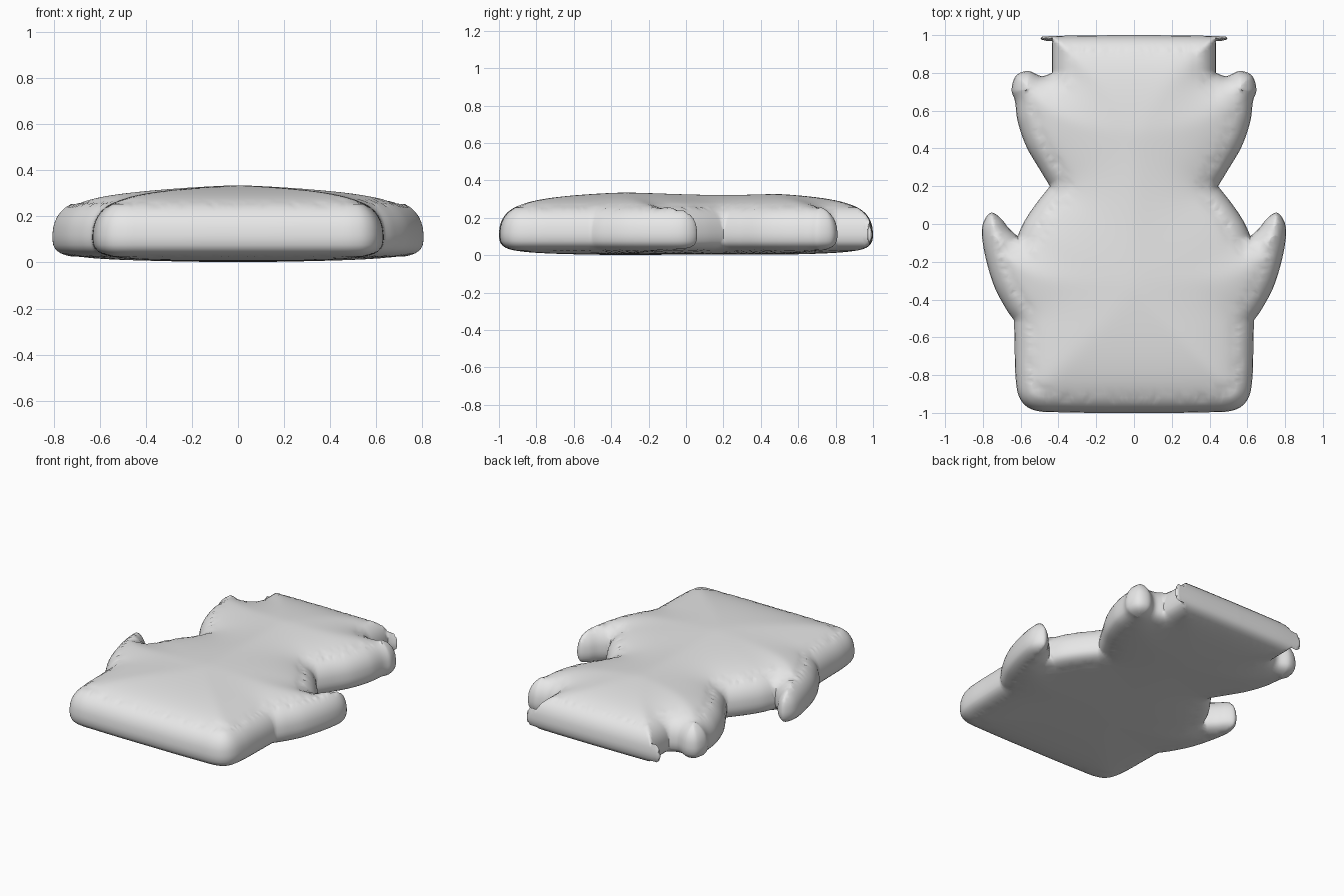
import bpy, bmesh, math
from mathutils import Vector, kdtree
from mathutils.geometry import delaunay_2d_cdt

if "Cube" in bpy.data.objects:
    bpy.data.objects.remove(bpy.data.objects["Cube"])

# Right half of the outline, split into smooth runs that meet in sharp corners
RUNS = [
    # square head
    [(0, -1), (.2, -1), (.38, -.997), (.50, -.992), (.57, -.965), (.612, -.905),
     (.628, -.80), (.632, -.65), (.635, -.51)],
    # raised arm
    [(.635, -.51), (.68, -.445), (.74, -.33), (.783, -.19), (.805, -.06), (.795, .015),
     (.755, .06), (.705, .03), (.665, -.02), (.617, -.065)],
    # flank to the waist
    [(.617, -.065), (.58, .015), (.52, .105), (.445, .20)],
    # hip and foot
    [(.445, .20), (.50, .29), (.57, .41), (.615, .54), (.63, .65), (.648, .71),
     (.625, .785), (.56, .81), (.49, .783), (.435, .80)],
    # squared end with small side lips
    [(.435, .80), (.435, .97)],
    [(.435, .97), (.465, .97), (.495, .98), (.485, .993)],
    [(.485, .993), (.3, .998), (0, 1)],
]


def spline(points, step):
    """Catmull-Rom run sampled evenly, without its last point."""
    p = [Vector(q) for q in points]
    p = [2 * p[0] - p[1]] + p + [2 * p[-1] - p[-2]]
    out = []
    for a, b, c, d in zip(p, p[1:], p[2:], p[3:]):
        n = max(1, math.ceil((c - b).length / step))
        for i in range(n):
            t = i / n
            out.append(.5 * (2 * b + (c - a) * t + (2 * a - 5 * b + 4 * c - d) * t * t
                             + (3 * b - a - 3 * c + d) * t ** 3))
    return out


# Full outline, counter-clockwise, with inward normals
half = [q for run in RUNS for q in spline(run, .014)] + [Vector((0, 1))]
outline = half + [Vector((-q.x, q.y)) for q in reversed(half[1:-1])]
count = len(outline)
normals = []
for i in range(count):
    e = (outline[i] - outline[i - 1]).normalized() + (outline[(i + 1) % count] - outline[i]).normalized()
    normals.append(Vector((-e.y, e.x)).normalized())

# Distance lookup along the outline
FINE = 6
tree = kdtree.KDTree(count * FINE)
for i in range(count):
    for k in range(FINE):
        q = outline[i].lerp(outline[(i + 1) % count], k / FINE)
        tree.insert((q.x, q.y, 0), i * FINE + k)
tree.balance()


def edge_distance(q):
    return tree.find((q.x, q.y, 0))[2]


def is_inside(q):
    """Count outline crossings to the right of the point."""
    hit = False
    for i in range(count):
        a, b = outline[i - 1], outline[i]
        if (a.y > q.y) != (b.y > q.y) and q.x < a.x + (q.y - a.y) / (b.y - a.y) * (b.x - a.x):
            hit = not hit
    return hit


# Points: outline, rings following the rim, then an even grid in the middle
points = list(outline)
for ring in (.004, .011, .022, .037, .056, .08):
    for q, n in zip(outline, normals):
        r = q + n * ring
        if edge_distance(r) > ring * .96 and is_inside(r):
            points.append(r)
STEP = .022
for i in range(-38, 39):
    for j in range(-46, 47):
        q = Vector((i * STEP, j * STEP + .0007))
        if edge_distance(q) > .095 and is_inside(q):
            points.append(q)

flat, _, faces, *_ = delaunay_2d_cdt(points, [], [list(range(count))], 1, 1e-5)
depth = []
for q in flat:
    d = edge_distance(q)
    depth.append(0 if d < .0015 else d)


def swell(d, size, k):
    s = d ** .65
    return size * s / (s + k)


# Pillow body: domed top, flatter underside, narrow side band
bm = bmesh.new()
top = [bm.verts.new((q.x, q.y, .12 + swell(d, .2725, .2))) for q, d in zip(flat, depth)]
low = [bm.verts.new((q.x, q.y, .10 - swell(d, .112, .1))) for q, d in zip(flat, depth)]
rim = set()
for f in faces:
    bm.faces.new([top[i] for i in f])
    bm.faces.new([low[i] for i in reversed(f)])
    for a, b in zip(f, list(f[1:]) + [f[0]]):
        if (b, a) in rim:
            rim.remove((b, a))
        else:
            rim.add((a, b))
for a, b in rim:
    bm.faces.new((top[a], low[a], low[b], top[b]))
soft = [v for v, d in zip(top + low, depth + depth) if d > .08 and v.link_faces]
for _ in range(5):
    bmesh.ops.smooth_vert(bm, verts=soft, factor=.5, use_axis_z=True)
bmesh.ops.delete(bm, geom=[v for v in bm.verts if not v.link_faces], context='VERTS')
bmesh.ops.recalc_face_normals(bm, faces=bm.faces[:])

mesh = bpy.data.meshes.new("pillow_figure")
bm.to_mesh(mesh)
bm.free()
body = bpy.data.objects.new("pillow_figure", mesh)
bpy.context.collection.objects.link(body)
grey = bpy.data.materials.new("light_grey")
grey.diffuse_color = (.8, .8, .8, 1)
grey.use_nodes = True
grey.node_tree.nodes["Principled BSDF"].inputs["Base Color"].default_value = grey.diffuse_color
mesh.materials.append(grey)

body.select_set(True)
bpy.context.view_layer.objects.active = body
bpy.ops.object.shade_smooth_by_angle(angle=math.radians(60))
